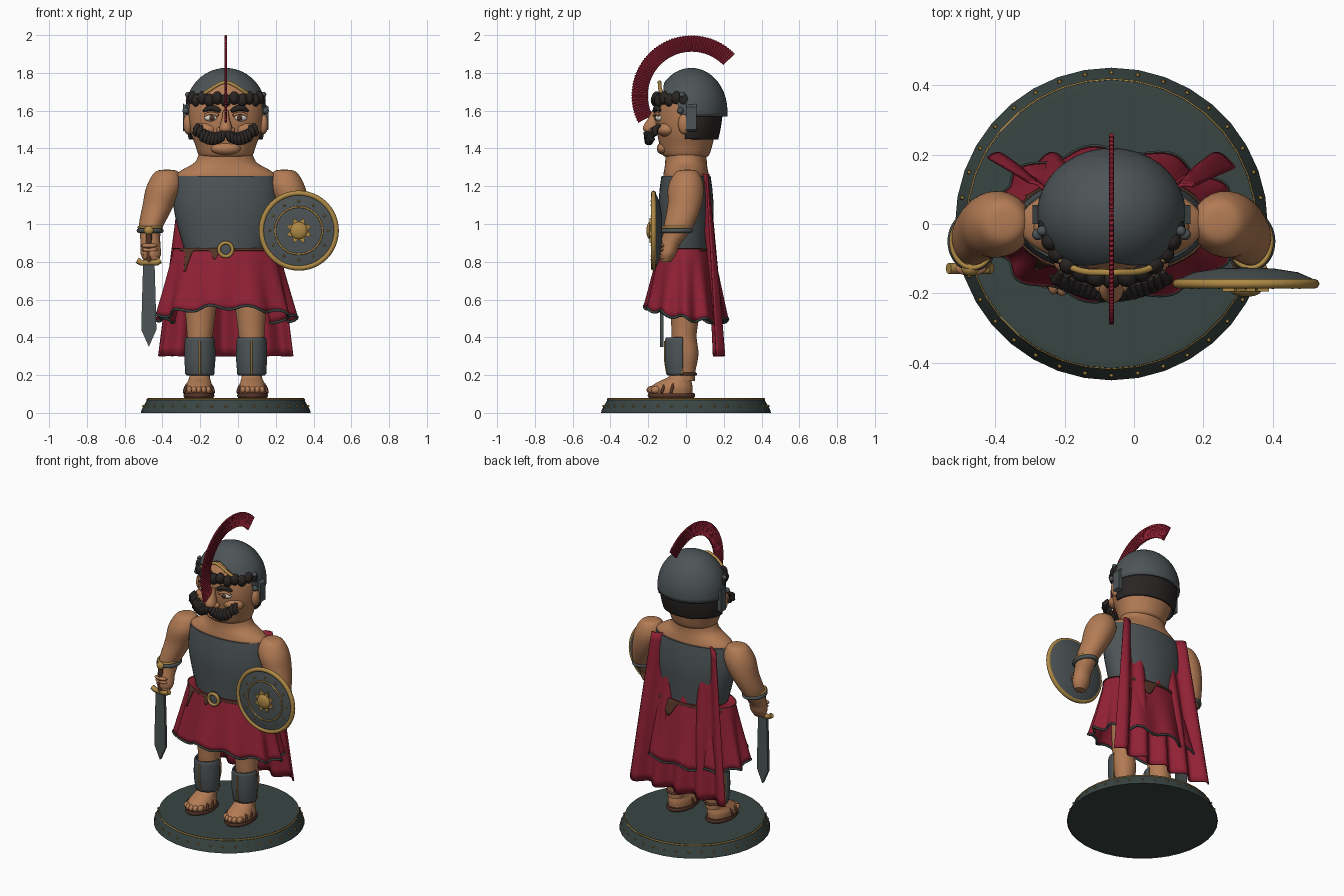
import bpy, bmesh, math
from math import sin, cos, pi, sqrt
from mathutils import Vector

if "Cube" in bpy.data.objects:
    bpy.data.objects.remove(bpy.data.objects["Cube"])

CX = -0.065  # the figure's mirror plane


def mat(name, r, g, b):
    m = bpy.data.materials.new(name)
    m.diffuse_color = (r, g, b, 1)
    m.use_nodes = True
    m.node_tree.nodes["Principled BSDF"].inputs["Base Color"].default_value = m.diffuse_color
    return m


STEEL = mat("steel", .075, .09, .095)
TEAL = mat("dark_teal", .04, .06, .055)
SKIN = mat("skin", .45, .2, .09)
RED = mat("red_cloth", .28, .015, .035)
GOLD = mat("gold", .42, .25, .06)
HAIR = mat("hair", .022, .018, .017)
BROWN = mat("leather", .09, .035, .02)
WHITE = mat("eye_white", .75, .7, .62)


def finish(name, bm, m, thick=0):
    bmesh.ops.recalc_face_normals(bm, faces=bm.faces)
    me = bpy.data.meshes.new(name)
    bm.to_mesh(me)
    bm.free()
    me.materials.append(m)
    ob = bpy.data.objects.new(name, me)
    bpy.context.collection.objects.link(ob)
    if thick:
        mod = ob.modifiers.new("thickness", 'SOLIDIFY')
        mod.thickness = thick
        mod.offset = 0
    return ob


def grid(name, nu, nv, f, m, closed=True, caps=False, thick=0):
    """Surface f(u, v), u and v in 0..1; u wraps round when closed."""
    bm = bmesh.new()
    cols = nu if closed else nu + 1
    rows = [[bm.verts.new(f(i / nu, j / nv)) for i in range(cols)] for j in range(nv + 1)]
    for a, b in zip(rows, rows[1:]):
        for i in range(nu):
            k = (i + 1) % cols
            bm.faces.new((a[i], a[k], b[k], b[i]))
    if caps:
        bm.faces.new(rows[0])
        bm.faces.new(rows[-1])
    bmesh.ops.remove_doubles(bm, verts=bm.verts, dist=1e-5)
    return finish(name, bm, m, thick)


def spline(pts, t):
    """Catmull-Rom through tuples, t in 0..1."""
    n = len(pts) - 1
    i = min(int(t * n), n - 1)
    t = t * n - i
    p = [Vector(pts[max(0, min(n, i + k))]) for k in (-1, 0, 1, 2)]
    return p[1] + .5 * t * (p[2] - p[0] + t * (2 * p[0] - 5 * p[1] + 4 * p[2] - p[3]
                            + t * (3 * (p[1] - p[2]) + p[3] - p[0])))


def loft(name, rings, m, s=1, arc=(0, 2 * pi), thick=0, seg=40):
    """Horizontal ellipses (z, offset from CX, y, rx, ry) blended smoothly."""
    full = arc[1] - arc[0] > 6.2

    def f(u, v):
        z, d, y, rx, ry = spline([tuple(r) for r in rings], v)
        a = arc[0] + u * (arc[1] - arc[0])
        return CX + s * d + rx * cos(a), y + ry * sin(a), z
    return grid(name, seg, 4 * (len(rings) - 1), f, m, full, full, thick)


def ball(name, c, r, m, seg=16):
    bm = bmesh.new()
    bmesh.ops.create_uvsphere(bm, u_segments=seg, v_segments=seg // 2 + 1, radius=1)
    for v in bm.verts:
        v.co = Vector((v.co.x * r[0] + c[0], v.co.y * r[1] + c[1], v.co.z * r[2] + c[2]))
    return finish(name, bm, m)


def tube(name, pts, r, m, cyclic=False, taper=None):
    cu = bpy.data.curves.new(name, 'CURVE')
    cu.dimensions = '3D'
    cu.bevel_depth, cu.bevel_resolution, cu.use_fill_caps = r, 2, True
    sp = cu.splines.new('POLY')
    sp.points.add(len(pts) - 1)
    for i, p in enumerate(pts):
        sp.points[i].co = (*p, 1)
        sp.points[i].radius = taper[i] if taper else 1
    sp.use_cyclic_u = cyclic
    cu.materials.append(m)
    ob = bpy.data.objects.new(name, cu)
    bpy.context.collection.objects.link(ob)


def ellipse(c, rx, ry, n=40, upright=False):
    out = []
    for i in range(n):
        a, b = rx * cos(2 * pi * i / n), ry * sin(2 * pi * i / n)
        out.append((c[0] + a, c[1], c[2] + b) if upright else (c[0] + a, c[1] + b, c[2]))
    return out


def prism(name, pts, y0, y1, m):
    bm = bmesh.new()
    f = bm.faces.new([bm.verts.new((x, y0, z)) for x, z in pts])
    ext = bmesh.ops.extrude_face_region(bm, geom=[f])
    for v in [g for g in ext["geom"] if isinstance(g, bmesh.types.BMVert)]:
        v.co.y = y1
    return finish(name, bm, m)


# Round plinth with gold band and studs
prof = [(.45, 0), (.445, .018), (.42, .062), (.415, .078), (.40, .08), (.39, .08), (.0, .08)]
def plinth(u, v):
    r, z = prof[round(v * 6)]
    return CX + r * cos(2 * pi * u), r * sin(2 * pi * u), z
grid("plinth", 36, 6, plinth, TEAL)
prof_low = ball("plinth_underside", (CX, 0, .004), (.447, .447, .004), TEAL, 36)
tube("plinth_band", ellipse((CX, 0, .071), .415, .415, 36), .005, GOLD, True)
for i in range(36):
    a = 2 * pi * i / 36
    ball("plinth_stud", (CX + .436 * cos(a), .436 * sin(a), .036), (.007,) * 3, GOLD, 8)

# Torso armour, shoulders and neck, head
loft("breastplate", [(.85, 0, 0, .215, .135), (.95, 0, 0, .245, .14), (1.08, 0, 0, .275, .146),
                     (1.18, 0, 0, .275, .14), (1.255, 0, 0, .265, .13)], STEEL)
loft("neck_base", [(1.23, 0, 0, .255, .12), (1.26, 0, 0, .265, .12), (1.29, 0, 0, .225, .115),
                   (1.33, 0, 0, .16, .11), (1.40, 0, 0, .135, .11)], SKIN)
loft("head", [(1.355, 0, 0, .12, .10), (1.365, 0, 0, .143, .122), (1.42, 0, 0, .162, .14), (1.48, 0, 0, .185, .152),
              (1.56, 0, 0, .198, .16), (1.66, 0, .01, .195, .155), (1.74, 0, .02, .13, .11)], SKIN)

# Helmet: dome cut higher over the brow
def hem_z(a):
    f = max(0, -sin(a))
    if f < .3:
        return 1.57
    t = min(1, (f - .3) / .12)
    return 1.57 + .095 * t + .085 * max(0, (f - .42) / .58) ** 3
def helmet(u, v, grow=1.0):
    a = 2 * pi * u
    zb = hem_z(a)
    t0 = math.asin(max(-.14, min(1, (zb - 1.6) / .22)))
    t = pi / 2 + v * (t0 - pi / 2)
    r = cos(max(t, 0)) * grow
    return CX + .208 * r * cos(a), .028 + .185 * r * sin(a), 1.6 + .22 * sin(t)
grid("helmet", 96, 16, helmet, STEEL, thick=.012)
brow = [helmet(.58 + .34 * i / 40, 1, 1.03) for i in range(41)]
tube("helmet_brow_band", [(x, y - .03 * (1 - abs(i - 20) / 20), z) for i, (x, y, z) in enumerate(brow)], .01, GOLD)
loft("back_hair", [(1.45, 0, .01, .19, .155), (1.52, 0, .015, .203, .165), (1.6, 0, .02, .2, .17)],
     HAIR, arc=(-.1, pi + .1), thick=.012)

# Crest: pleated fan following a circle
def crest(u, v):
    a = math.radians(44 + 163 * v)
    k = round(v * 120) % 2
    r = (.232 if u in (0, .75) else .32 - .005 * k)
    w = .0075 if k else .004
    return CX + (w if u < .5 else -w), .03 + r * cos(a), 1.68 + r * sin(a)
grid("crest", 4, 120, crest, RED, caps=True)

# Face
nose = [(1.60, 0, -.165, .015, .015), (1.56, 0, -.175, .02, .025), (1.52, 0, -.185, .032, .04),
        (1.495, 0, -.185, .034, .04), (1.475, 0, -.17, .018, .02)]
loft("nose", nose, SKIN, seg=20)
ball("chin", (CX, -.115, 1.40), (.08, .04, .035), SKIN)
for s, side in ((-1, "right"), (1, "left")):
    X = lambda d: CX + s * d
    ball(side + "_nostril", (X(.032), -.175, 1.495), (.018, .022, .017), SKIN)
    ball(side + "_eye", (X(.076), -.137, 1.562), (.038, .026, .02), WHITE)
    ball(side + "_iris", (X(.073), -.160, 1.562), (.014, .008, .015), BROWN)
    tube(side + "_eyelid", [(X(.04 + .012 * i), -.168 + .004 * i, 1.574 + .012 * sin(i * pi / 6)) for i in range(7)], .008, SKIN)
    tube(side + "_eyebrow", [(X(.03 + .015 * i), -.168 + .005 * i, 1.598 + .016 * sin(i * pi / 6)) for i in range(7)],
         .014, HAIR, taper=[.7, 1, 1.1, 1.1, 1, .8, .4])
    ball(side + "_cheek", (X(.10), -.10, 1.50), (.07, .055, .04), SKIN)
    ball(side + "_ear", (X(.20), -.01, 1.53), (.025, .032, .055), SKIN)
    # Moustache made of drooping strands with a curled-up end
    for i in range(9):
        d = .012 + i * .018
        y, z = -.2 + 1.9 * d * d, 1.47 - .02 * sin(i * .5) + (.012 if i > 6 else 0)
        tube(side + "_moustache_lock", [(X(d - .008), y + .015, z + .03), (X(d), y - .01, z + .008),
             (X(d + .007), y - .008, z - .022), (X(d + .017), y + .005, z - .036 + .003 * i)],
             .016, HAIR, taper=[.6, 1.1, .9, .4])
    # Cheek guard and bolts
    x = X(.215)
    prism(side + "_cheek_guard", [(x - .012, 1.49), (x + .012, 1.50), (x + .012, 1.62), (x - .012, 1.64)], .0, .055, STEEL)
    ball(side + "_helmet_bolt", (X(.2), -.02, 1.685), (.015,) * 3, STEEL)
    ball(side + "_guard_bolt", (X(.212), -.03, 1.6), (.017,) * 3, STEEL)

# Curls under the helmet brow
for i in range(13):
    a = pi + .12 + (pi - .24) * i / 12
    p = (CX + .185 * cos(a), .01 + .168 * sin(a), 1.655 + .012 * (i % 2))
    ball("brow_curl", p, (.029, .029, .036), HAIR, 14)

# Pleated skirt with uneven hem and trim
def skirt(u, v):
    a = 2 * pi * u
    if v == 0:
        return CX + .2 * cos(a), .12 * sin(a), .87
    t = (v - 1 / 12) * 12 / 11
    w = 1 + .055 * t * cos(11 * a + .6 * sin(2 * a))
    z1 = .525 - .035 * sin(a) - .025 * cos(a) ** 2 + .012 * cos(11 * a + 1)
    return CX + (.275 + .085 * t) * w * cos(a), (.143 + .07 * t) * w * sin(a), .87 + (z1 - .87) * t
grid("skirt", 132, 12, skirt, RED, thick=.006)
tube("skirt_hem", [skirt(i / 132, 1) for i in range(132)], .007, TEAL, True)

# Leather belt with pointed tabs and buckle
def belt(u, v):
    a = 2 * pi * u
    drop = .015 + .13 * max(0, sin(7 * a + 1.6 * sin(3 * a))) ** 5 * (.6 + .4 * sin(5 * a))
    if abs(cos(a)) > .85:
        drop = .004
    t = v * drop / .345
    w = 1.02 + .06 * t
    return CX + (.275 + .085 * t) * w * cos(a), (.143 + .07 * t) * w * sin(a), .873 - v * drop
grid("belt", 180, 5, belt, BROWN, thick=.006)
ball("buckle_plate", (CX, -.15, .865), (.045, .015, .045), STEEL)
tube("buckle_ring", ellipse((CX, -.162, .865), .036, .036, 28, True), .01, GOLD, True)

# Cape: folded sheet, its middle tucked behind the armour
def cape(u, v):
    x = 2 * u - 1
    wave = cos(x * 4.5 * pi + .5) * (.010 + .018 * v)
    y = .115 + .06 * v + wave - .05 * (1 - x * x) * max(0, 1 - 1.6 * v)
    return CX + (.235 + .12 * v) * x, y, 1.265 + (.30 - 1.265) * v
grid("cape", 80, 20, cape, RED, closed=False, thick=.01)

# Limbs, mirrored
arm = [(1.288, .31, .007, .01, .01), (1.275, .312, .005, .062, .06), (1.2, .325, 0, .094, .094), (1.1, .357, -.007, .083, .09),
       (1.0, .392, -.035, .067, .08), (.95, .40, -.053, .055, .068), (.89, .398, -.085, .052, .052),
       (.84, .396, -.098, .054, .045), (.80, .396, -.105, .034, .026)]
leg = [(.17, .137, -.0, .05, .048), (.22, .137, -.0, .056, .05), (.31, .137, -.0, .07, .066),
       (.40, .137, -.01, .068, .066), (.46, .135, -.008, .073, .07), (.56, .132, -.003, .083, .08), (.68, .125, 0, .09, .085)]
foot = [(.1, .142, -.077, .072, .11), (.135, .142, -.077, .074, .112), (.165, .14, -.058, .062, .088),
        (.19, .138, -.03, .054, .064), (.23, .137, -.005, .05, .05)]
greave = [(.2, .137, -.025, .068, .068), (.28, .137, -.025, .076, .08), (.38, .137, -.025, .074, .08), (.395, .137, -.025, .066, .074)]
for s, side in ((-1, "right"), (1, "left")):
    X = lambda d: CX + s * d
    loft(side + "_arm", arm, SKIN, s)
    tube(side + "_bracer", ellipse((X(.40), -.05, .965), .06, .075), .012, STEEL, True)
    tube(side + "_bracer_band", ellipse((X(.40), -.05, .983), .06, .076), .007, GOLD, True)
    for i in range(4):
        ball(side + "_finger", (X(.405 - .004 * i), -.128 + .004 * i, .885 - .022 * i), (.045, .022, .014), SKIN)
    loft(side + "_leg", leg, SKIN, s)
    loft(side + "_greave", greave, STEEL, s, arc=(pi - .1, 2 * pi + .1), thick=.012)
    tube(side + "_greave_ridge", [(X(.137), -.025 - r, z) for z, r in ((.205, .075), (.28, .087), (.38, .087))], .005, GOLD)
    for k in (-1, 1):
        tube(side + "_greave_edge", [(X(.137) + k * .073, -.02, z) for z in (.205, .28, .38)], .005, GOLD)
    loft(side + "_foot", foot, SKIN, s)
    loft(side + "_sandal_sole", [(.08, .142, -.077, .076, .12), (.09, .142, -.077, .082, .126), (.104, .142, -.077, .078, .122)], BROWN, s)
    for i in range(5):
        x = -.05 + .025 * i
        ball(side + "_toe", (X(.142 - x), -.183 + 9 * x * x, .122), (.016, .026, .02), SKIN)
    tube(side + "_ankle_strap", ellipse((X(.137), -.005, .205), .056, .056), .008, BROWN, True)
    for y, h in ((-.13, .162), (-.08, .178)):
        tube(side + "_foot_strap", [(X(.142) + .078 * cos(a), y + .02 * sin(a), .105 + (h - .105) * sin(a))
                                    for a in [pi * i / 16 for i in range(17)]], .008, BROWN)

# Sword
SX, SY = -.472, -.128
prism("sword_blade", [(SX - .03, .8), (SX + .03, .8), (SX + .036, .6), (SX + .04, .44), (SX, .35), (SX - .04, .44), (SX - .036, .6)],
      SY - .010, SY + .010, STEEL)
tube("sword_guard", [(SX - .062, SY, .808), (SX - .04, SY, .795), (SX + .04, SY, .795), (SX + .062, SY, .808)], .016, GOLD)
tube("sword_grip", [(SX, SY, .79), (SX, SY, .95)], .016, BROWN)
ball("sword_pommel", (SX, SY, .965), (.026, .022, .024), GOLD)

# Shield with rim, rings, studs and sun boss
HX, HZ = .322, .965
sp = [(0, -.125), (.08, -.128), (.15, -.139), (.198, -.16), (.205, -.172), (.185, -.178), (.10, -.183), (0, -.186)]
def shield(u, v):
    r, y = sp[round(v * 7)]
    return HX + r * cos(2 * pi * u), y, HZ + r * sin(2 * pi * u)
grid("shield", 48, 7, shield, STEEL)
tube("shield_rim", ellipse((HX, -.172, HZ), .198, .198, 48, True), .014, GOLD, True)
tube("shield_inner_ring", ellipse((HX, -.181, HZ), .125, .125, 48, True), .005, GOLD, True)
for i in range(12):
    a = 2 * pi * i / 12
    ball("shield_stud", (HX + .155 * cos(a), -.181, HZ + .155 * sin(a)), (.007,) * 3, GOLD, 8)
star = [((.072 if i % 2 else .047) * cos(pi * i / 8), (.072 if i % 2 else .047) * sin(pi * i / 8)) for i in range(16)]
prism("shield_sun", [(HX + a, HZ + b) for a, b in star], -.194, -.18, GOLD)
ball("shield_boss", (HX, -.19, HZ), (.046, .02, .046), GOLD, 24)

# Smooth shading with sharp edges kept
bpy.ops.object.select_all(action='DESELECT')
for ob in bpy.context.scene.objects:
    if ob.type == 'MESH':
        ob.select_set(ob.name != "crest")
        bpy.context.view_layer.objects.active = ob
bpy.ops.object.shade_smooth_by_angle(angle=math.radians(35))
